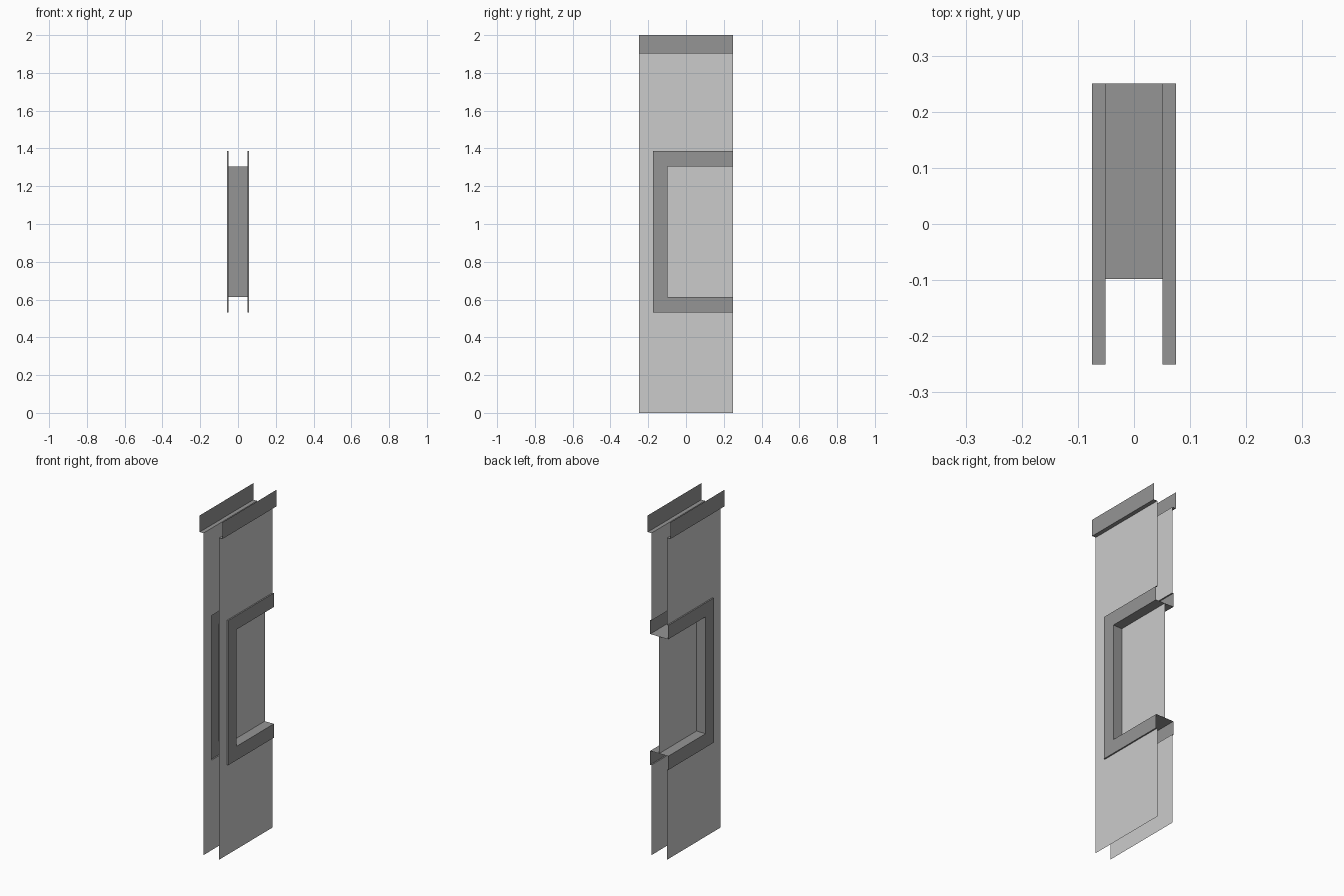
import bpy

if "Cube" in bpy.data.objects:
    bpy.data.objects.remove(bpy.data.objects["Cube"])


def loft(name, sections, material=None, mirror=True):
    """Join successive (x, [(y, z), ...]) sections with quads, then mirror across x = 0."""
    n = len(sections[0][1])
    verts = [(x, y, z) for x, path in sections for y, z in path]
    faces = [(s * n + i, s * n + i + 1, (s + 1) * n + i + 1, (s + 1) * n + i)
             for s in range(len(sections) - 1) for i in range(n - 1)]
    mesh = bpy.data.meshes.new(name)
    mesh.from_pydata(verts, [], faces)
    if material:
        mesh.materials.append(material)
    ob = bpy.data.objects.new(name, mesh)
    bpy.context.collection.objects.link(ob)
    if mirror:
        mod = ob.modifiers.new("mirror", 'MIRROR')
        mod.merge_threshold = 0.0005
    return ob


def c_path(front, bottom, top, back=0.25):
    """C-shaped outline open towards the back edge."""
    return [(back, top), (front, top), (front, bottom), (back, bottom)]


dark = bpy.data.materials.new("dark_trim")
dark.diffuse_color = (0.3, 0.3, 0.3, 1)
dark.use_nodes = True
dark.node_tree.nodes["Principled BSDF"].inputs["Base Color"].default_value = dark.diffuse_color

wall_edge = c_path(-0.25, 0.0, 1.902)
trim_outer = c_path(-0.175, 0.532, 1.386)
trim_inner = c_path(-0.098, 0.614, 1.304)

# Wall skins, cut out around the window frame
loft("wall_skin", [(0.051, wall_edge), (0.051, trim_outer)])

# Window frame: raised lip, face and reveal through the wall
loft("window_frame", [(0.051, trim_outer), (0.059, trim_outer),
                      (0.059, trim_inner), (0.0, trim_inner)], dark)

# Top rail: upright band with a ledge back to the wall
high = [(0.25, 2.0), (-0.25, 2.0)]
low = [(0.25, 1.902), (-0.25, 1.902)]
loft("top_rail", [(0.075, high), (0.075, low), (0.051, low)], dark)

# Window pane in the middle of the reveal
loft("window_pane", [(0.0, [(0.25, 1.304), (-0.098, 1.304)]),
                     (0.0, [(0.25, 0.614), (-0.098, 0.614)])], mirror=False)
